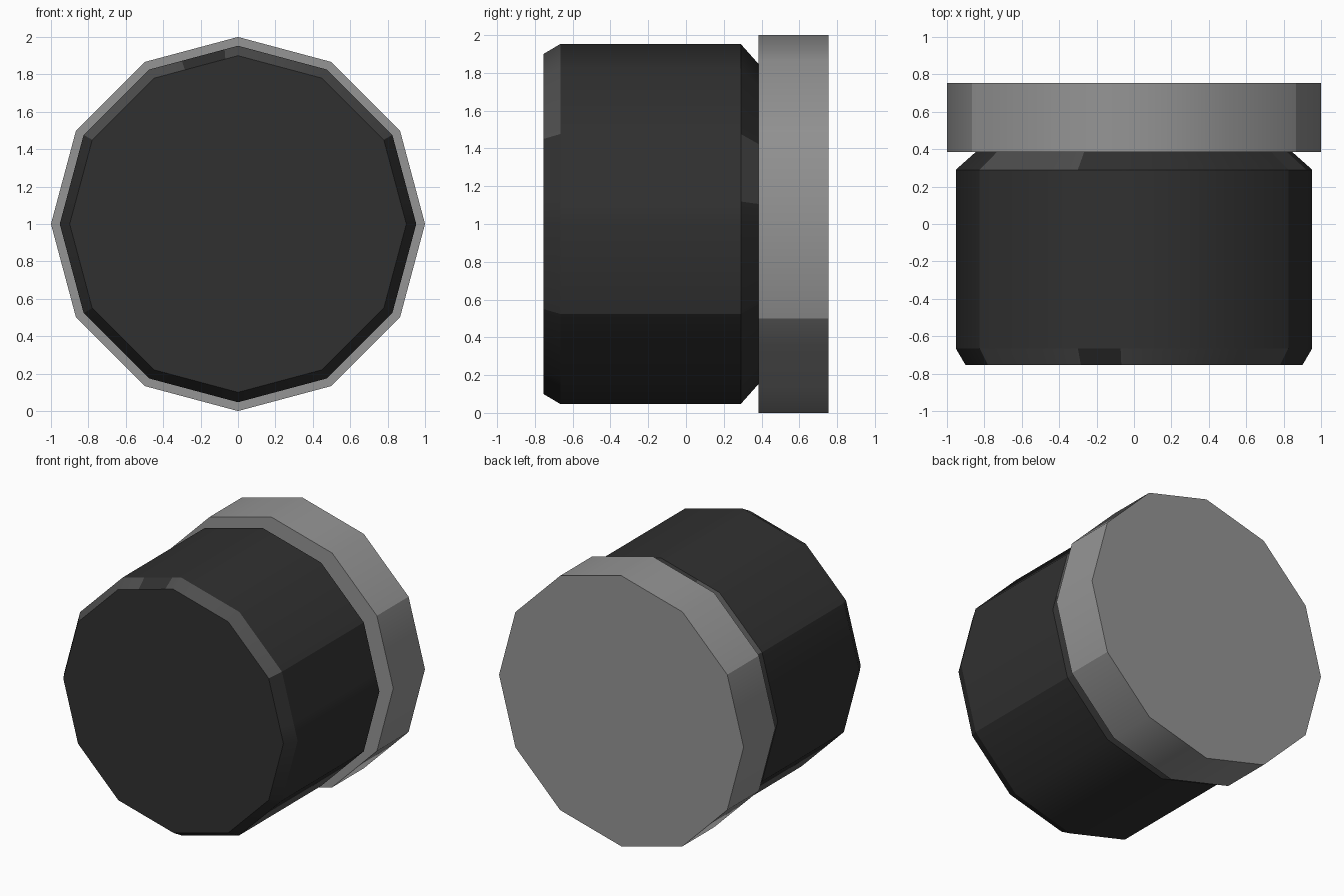
import bpy, bmesh, math

if "Cube" in bpy.data.objects:
    bpy.data.objects.remove(bpy.data.objects["Cube"])

def material(name, v):
    m = bpy.data.materials.new(name)
    m.diffuse_color = (v, v, v, 1)
    m.use_nodes = True
    m.node_tree.nodes["Principled BSDF"].inputs["Base Color"].default_value = m.diffuse_color
    return m

dark = material("dark grey", 0.030)
worn = material("worn dark grey", 0.075)
grey = material("mid grey", 0.30)

def gon(t, r):
    # point on the edge of a 12-gon, t counted in sides
    i = math.floor(t)
    f = t - i
    a, b = math.radians(30 * i), math.radians(30 * (i + 1))
    return (r * (math.cos(a) * (1 - f) + math.cos(b) * f),
            r * (math.sin(a) * (1 - f) + math.sin(b) * f) + 1)

def drum(name, profile, mats, extra=(), worn_spans=None):
    ts = sorted([float(i) for i in range(12)] + list(extra))
    n = len(ts)
    bm = bmesh.new()
    rings = []
    for y, r in profile:
        ring = []
        for t in ts:
            x, z = gon(t, r)
            ring.append(bm.verts.new((x, y, z)))
        rings.append(ring)
    for k in range(len(rings) - 1):
        for i in range(n):
            j = (i + 1) % n
            f = bm.faces.new((rings[k][i], rings[k][j], rings[k + 1][j], rings[k + 1][i]))
            f.smooth = True
            mid = (ts[i] + (ts[j] if j else 12)) / 2
            if any(a < mid < b for a, b in (worn_spans or {}).get(k, [])):
                f.material_index = 1
    bm.faces.new(rings[0])
    bm.faces.new(rings[-1])
    bmesh.ops.recalc_face_normals(bm, faces=bm.faces)
    # hard rims, and hard corners where the side panels turn
    for ring in rings:
        for i in range(n):
            bm.edges.get((ring[i], ring[(i + 1) % n])).smooth = False
    for k in range(len(rings) - 1):
        for i, t in enumerate(ts):
            if t in (1, 5, 7, 11):
                bm.edges.get((rings[k][i], rings[k + 1][i])).smooth = False
    me = bpy.data.meshes.new(name)
    bm.to_mesh(me)
    bm.free()
    for m in mats:
        me.materials.append(m)
    ob = bpy.data.objects.new(name, me)
    bpy.context.collection.objects.link(ob)
    return ob

# Dark body with bevelled ends, worn paint on parts of the bevels
drum("body", [(-0.755, 0.90), (-0.665, 0.953), (0.29, 0.953), (0.386, 0.845)],
     [dark, worn], extra=(0.25, 3.15, 3.63),
     worn_spans={0: [(1, 3.15), (3.63, 5)], 2: [(0.25, 1), (3.63, 5)]})

# Grey end flange
drum("back_flange", [(0.385, 1.0), (0.755, 1.0)], [grey])
